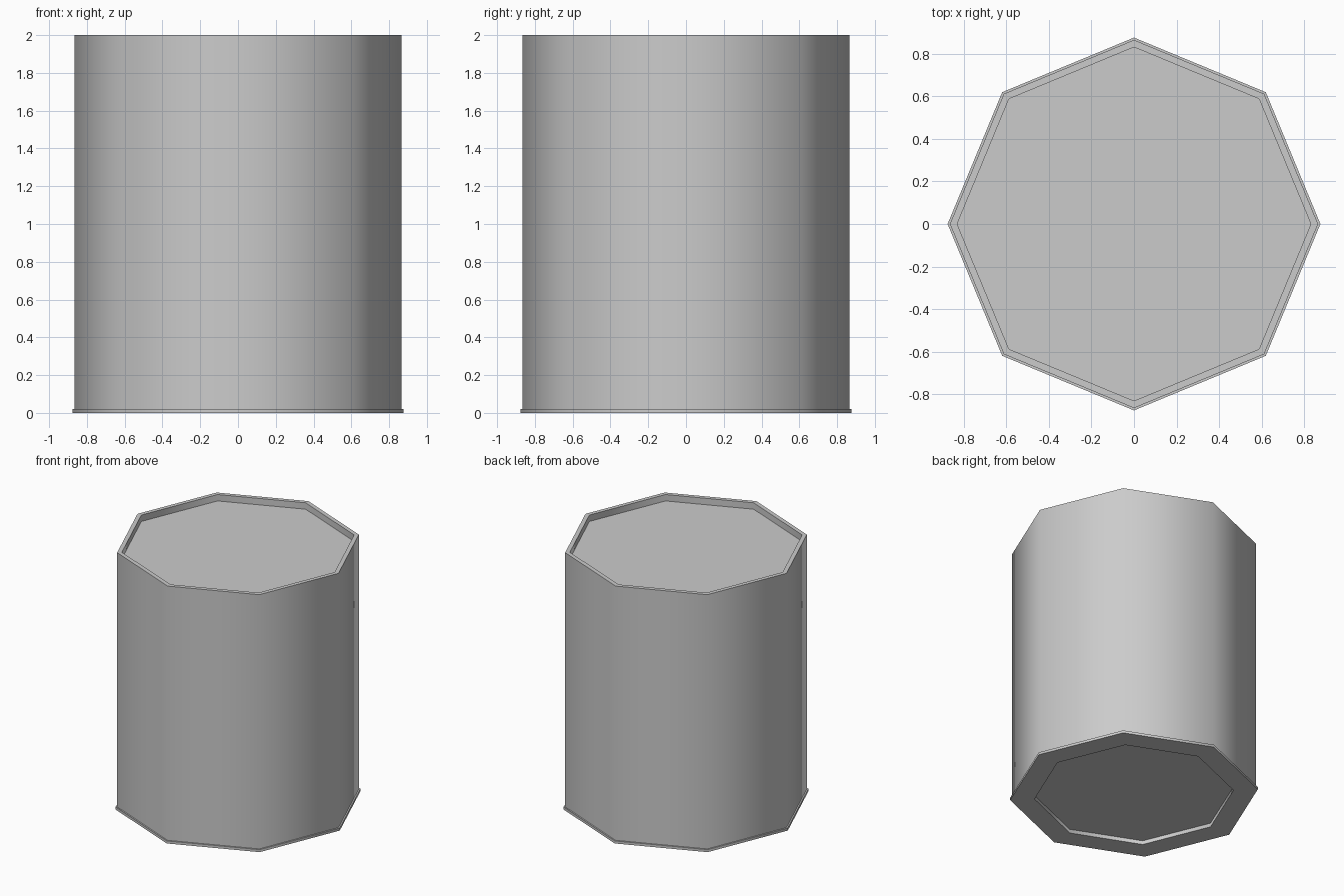
import bpy, bmesh
from math import cos, sin, pi, radians

if "Cube" in bpy.data.objects:
    bpy.data.objects.remove(bpy.data.objects["Cube"])

SIDES = 8


def lathe(name, profile):
    """Octagonal solid from (radius, z) points, running from bottom to top."""
    bm = bmesh.new()
    rings = [[bm.verts.new((r * cos(2 * pi * i / SIDES), r * sin(2 * pi * i / SIDES), z))
              for i in range(SIDES)] for r, z in profile]
    for a, b in zip(rings, rings[1:]):
        for i in range(SIDES):
            j = (i + 1) % SIDES
            bm.faces.new((a[i], a[j], b[j], b[i]))
    bm.faces.new(rings[0][::-1])
    bm.faces.new(rings[-1])
    bmesh.ops.recalc_face_normals(bm, faces=bm.faces[:])
    mesh = bpy.data.meshes.new(name)
    bm.to_mesh(mesh)
    bm.free()
    obj = bpy.data.objects.new(name, mesh)
    bpy.context.collection.objects.link(obj)
    bpy.ops.object.select_all(action='DESELECT')
    obj.select_set(True)
    bpy.context.view_layer.objects.active = obj
    # Wall corners (45 degrees) stay smooth, rims (90 degrees) stay sharp
    bpy.ops.object.shade_smooth_by_angle(angle=radians(50))
    return obj


# Can: recessed underside, bottom flange, tall wall, thin rim, recessed lid
lathe("can_body", [
    (0.705, 0.03),
    (0.705, 0.0),
    (0.877, 0.0),
    (0.877, 0.02),
    (0.866, 0.02),
    (0.866, 2.0),
    (0.832, 2.0),
    (0.832, 1.95),
])
